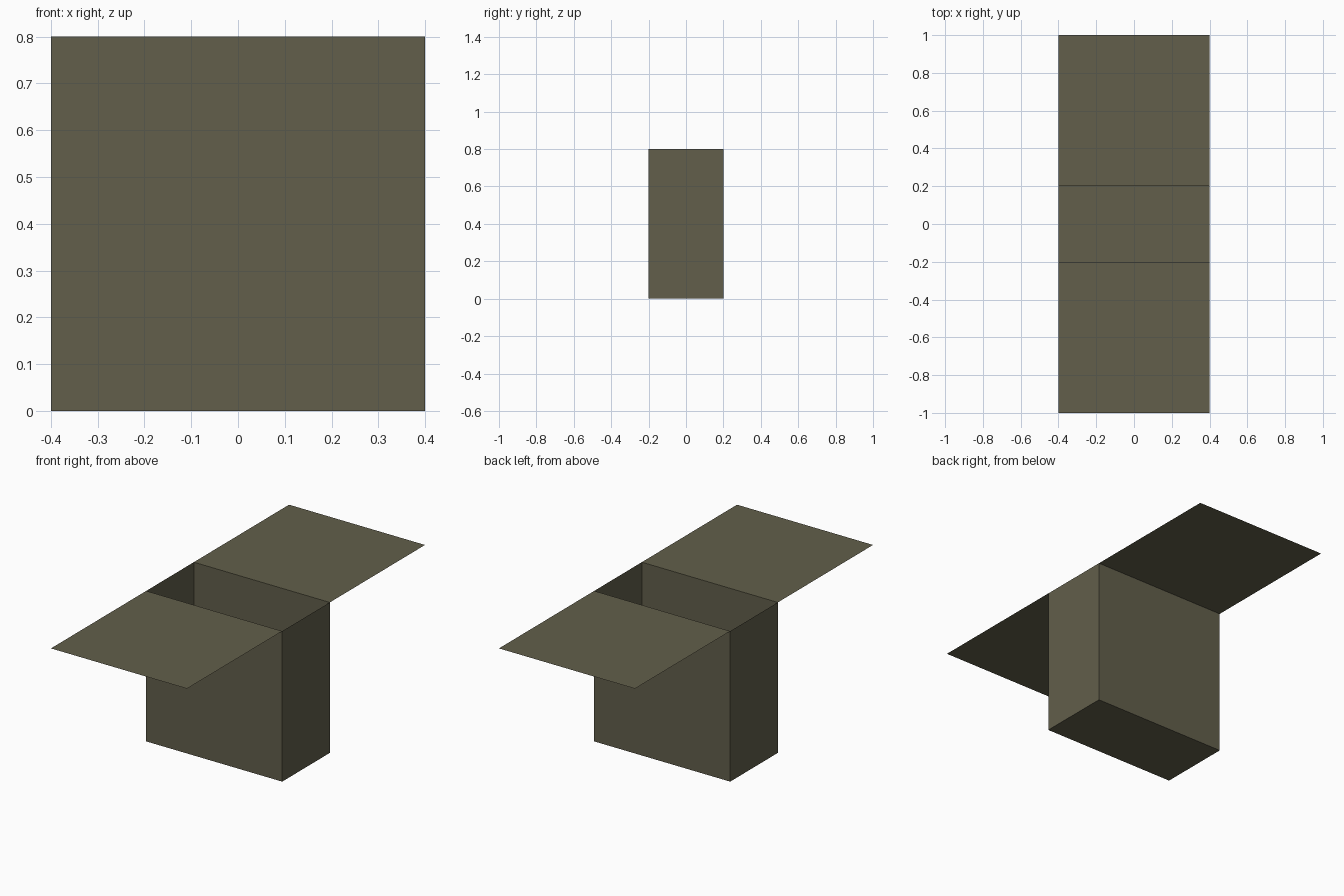
import bpy
import bmesh

if "Cube" in bpy.data.objects:
    bpy.data.objects.remove(bpy.data.objects["Cube"])

W, D, H, REACH = 0.4, 0.2, 0.8, 1.0  # half width, half depth, height, flap reach

card = bpy.data.materials.new("olive_card")
card.diffuse_color = (0.122, 0.114, 0.07, 1)
card.use_nodes = True
card.node_tree.nodes["Principled BSDF"].inputs["Base Color"].default_value = card.diffuse_color


def add_object(name, bm):
    mesh = bpy.data.meshes.new(name)
    bm.to_mesh(mesh)
    bm.free()
    mesh.materials.append(card)
    obj = bpy.data.objects.new(name, mesh)
    bpy.context.collection.objects.link(obj)


# Box body: thin-walled, open at the top
bm = bmesh.new()
bmesh.ops.create_cube(bm, size=1)
for v in bm.verts:
    v.co = (v.co.x * 2 * W, v.co.y * 2 * D, (v.co.z + 0.5) * H)
bm.normal_update()
lid = [f for f in bm.faces if f.normal.z > 0.5]
bmesh.ops.delete(bm, geom=lid, context='FACES_ONLY')
add_object("box_body", bm)

# Front and back flaps: flat sheets folded outward from the rim
for name, s in (("front_flap", -1), ("back_flap", 1)):
    bm = bmesh.new()
    y0, y1 = sorted((s * D, s * REACH))
    corners = [(-W, y0), (W, y0), (W, y1), (-W, y1)]
    bm.faces.new([bm.verts.new((x, y, H)) for x, y in corners])
    add_object(name, bm)
